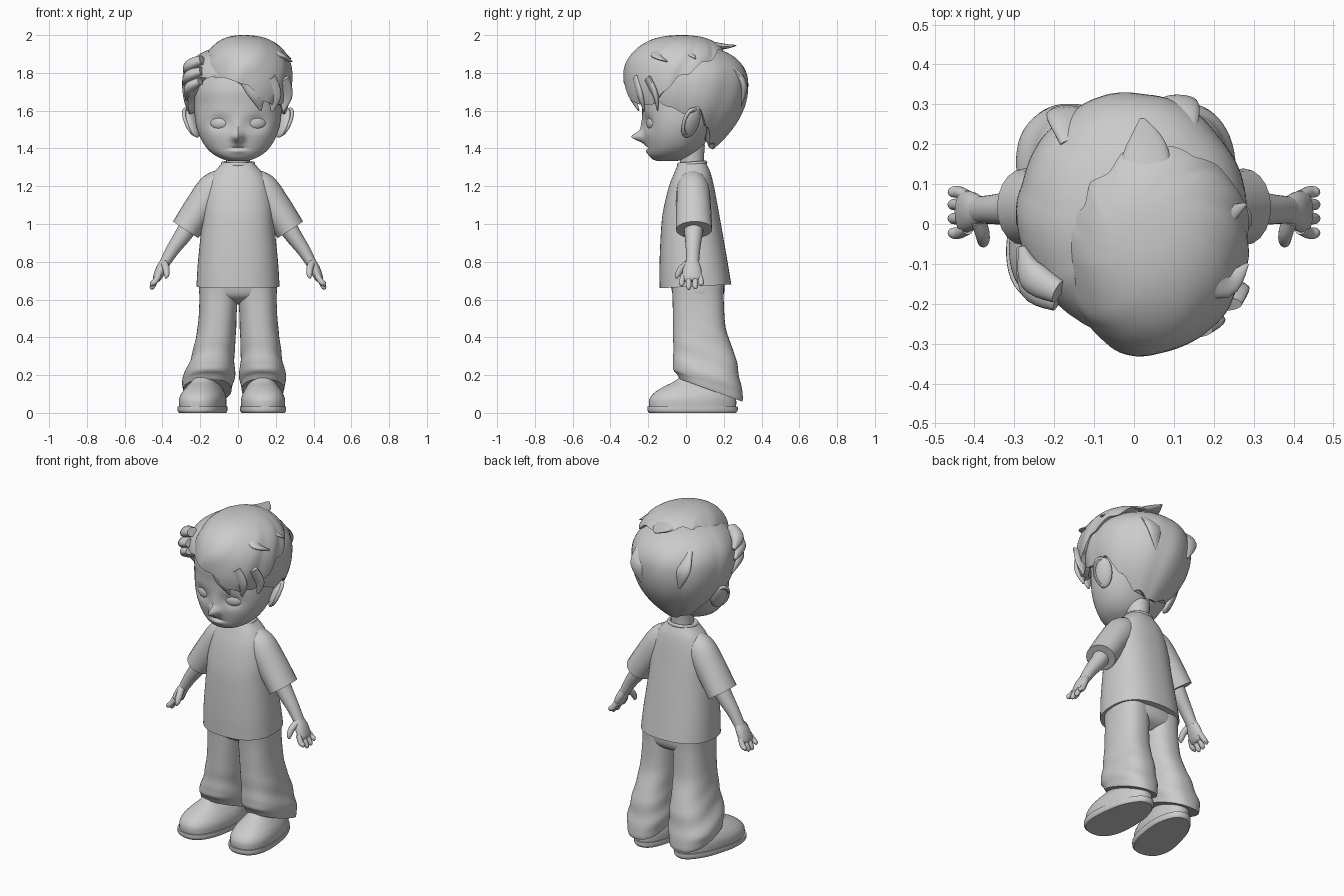
import bpy, bmesh, math
from math import sin, cos, pi, exp, radians
from mathutils import Vector

if "Cube" in bpy.data.objects:
    bpy.data.objects.remove(bpy.data.objects["Cube"])

grey = bpy.data.materials.new("plain_grey")
grey.diffuse_color = (0.6, 0.6, 0.6, 1)
grey.use_nodes = True
grey.node_tree.nodes["Principled BSDF"].inputs["Base Color"].default_value = grey.diffuse_color


def build(name, rings, closed=True):
    """Skin a list of equal vertex rings and cap both ends."""
    bm = bmesh.new()
    rows = [[bm.verts.new(p) for p in r] for r in rings]
    n = len(rows[0])
    for a, b in zip(rows, rows[1:]):
        for i in range(n):
            j = (i + 1) % n
            bm.faces.new((a[i], a[j], b[j], b[i]))
    if closed:
        bm.faces.new(rows[0])
        bm.faces.new(rows[-1])
    bmesh.ops.recalc_face_normals(bm, faces=bm.faces)
    me = bpy.data.meshes.new(name)
    bm.to_mesh(me)
    bm.free()
    me.materials.append(grey)
    ob = bpy.data.objects.new(name, me)
    bpy.context.collection.objects.link(ob)
    return ob


def smooth_rows(rows, n):
    """Catmull-Rom interpolation through rows of numbers."""
    out = []
    for i in range(len(rows) - 1):
        p0, p1, p2 = rows[max(i - 1, 0)], rows[i], rows[i + 1]
        p3 = rows[min(i + 2, len(rows) - 1)]
        for k in range(n):
            t = k / n
            out.append([0.5 * (2 * b + (c - a) * t + (2 * a - 5 * b + 4 * c - d) * t * t
                               + (3 * b - a - 3 * c + d) * t ** 3)
                        for a, b, c, d in zip(p0, p1, p2, p3)])
    out.append(list(rows[-1]))
    return out


def spow(v, e):
    return math.copysign(abs(v) ** e, v)


def loft(name, rows, p=2.2, seg=48, n=5, warp=None):
    """Rows: z, x min, x max, y min, y max, tilt (rear drop)."""
    rings = []
    for z, x0, x1, y0, y1, tilt in smooth_rows(rows, n):
        ring = []
        for i in range(seg):
            a = 2 * pi * i / seg
            u, v = spow(sin(a), 2 / p), spow(-cos(a), 2 / p)
            q = Vector(((x0 + x1) / 2 + u * (x1 - x0) / 2,
                        (y0 + y1) / 2 + v * (y1 - y0) / 2, z - tilt * v))
            ring.append(warp(q) if warp else q)
        rings.append(ring)
    return build(name, rings)


def tube(name, rows, up=(0, 1, 0), seg=20, n=5):
    """Rows: x, y, z, radius along up, radius across."""
    rows = smooth_rows(rows, n)
    rings = []
    for i, r in enumerate(rows):
        c = Vector(r[:3])
        t = (Vector(rows[min(i + 1, len(rows) - 1)][:3]) - Vector(rows[max(i - 1, 0)][:3])).normalized()
        s = t.cross(Vector(up)).normalized()
        w = s.cross(t)
        rings.append([c + w * r[3] * cos(2 * pi * k / seg) + s * r[4] * sin(2 * pi * k / seg)
                      for k in range(seg)])
    return build(name, rings)


def ellipsoid(name, loc, size, rot=(0, 0, 0)):
    bpy.ops.mesh.primitive_uv_sphere_add(segments=28, ring_count=16, radius=1, location=loc, rotation=rot)
    ob = bpy.context.object
    ob.name, ob.scale = name, size
    ob.data.materials.append(grey)
    return ob


def sym(z, x, y0, y1, tilt=0):
    return (z, -x, x, y0, y1, tilt)


def lookup(table, a):
    for (a0, v0), (a1, v1) in zip(table, table[1:]):
        if a0 <= a <= a1:
            t = (a - a0) / (a1 - a0)
            return v0 + (v1 - v0) * t * t * (3 - 2 * t)


def hair_dome(name, c, rl, rr, rf, rb, zmid, ztop, hem, p, ridge, swirl, drop):
    """Dome of hair whose lower edge follows a hem table of (azimuth, z)."""
    seg, m, h = 144, 26, ztop - zmid
    rings = [[] for _ in range(m + 2)]
    for i in range(seg):
        a = 2 * pi * i / seg
        sx, sy = (rr if sin(a) > 0 else rl), (rf if cos(a) > 0 else rb)
        R = 1 / math.hypot(sin(a) / sx, cos(a) / sy)
        zh = lookup(hem, math.degrees(a)) + 0.012 * abs(sin(5.5 * a))
        if zh >= zmid:
            end = math.acos(((zh - zmid) / h) ** (p / 2))
        else:
            end = pi / 2 + (zmid - zh) / 0.3
        for k in range(m + 1):
            t = max(k / m, 0.01)
            f = t * end
            if f <= pi / 2:
                r, z = sin(f) ** (2 / p), zmid + h * max(cos(f), 0) ** (2 / p)
            else:
                z = zmid - (f - pi / 2) * 0.3
                r = 1 - drop * ((zmid - z) / 0.36) ** 2.1
            w = a + swirl * t
            r *= R * (1 + ridge * t * (sin(9 * w) + 0.6 * abs(sin(8.5 * w)) - 0.3))
            rings[k].append((c[0] + r * sin(a), c[1] - r * cos(a), z))
        rings[m + 1].append((c[0] + r * 0.84 * sin(a), c[1] - r * 0.84 * cos(a), z + 0.012))
    return build(name, rings)


# Head with nose, sockets and mouth
def face(q):
    if q.y < -0.08:
        g = lambda x, z, sx, sz: exp(-((q.x - x) / sx) ** 2 - ((q.z - z) / sz) ** 2)
        q.y -= 0.062 * g(0, 1.46, 0.026, 0.026) + 0.014 * g(0, 1.5, 0.02, 0.05)
        q.y += 0.022 * (g(-0.1, 1.535, 0.055, 0.04) + g(0.1, 1.535, 0.055, 0.04))
        q.y += 0.012 * g(0, 1.402, 0.04, 0.007) - 0.008 * g(0, 1.385, 0.035, 0.012)
    return q


loft("head", [sym(1.333, .045, -.15, -.05), sym(1.345, .085, -.18, -.01), sym(1.37, .132, -.2, .04),
              sym(1.41, .172, -.21, .085), sym(1.47, .205, -.222, .13), sym(1.54, .225, -.23, .17),
              sym(1.63, .232, -.232, .21), sym(1.72, .235, -.235, .23), sym(1.82, .2, -.2, .22),
              sym(1.89, .1, -.1, .13)], 2.15, 96, 8, face)
loft("neck", [sym(1.24, .075, -.04, .11), sym(1.32, .062, -.03, .095), sym(1.42, .07, -.05, .1)], 2)

# Eyes, ears
for s, side in ((-1, "left"), (1, "right")):
    ellipsoid("eye_" + side, (s * .1, -.184, 1.535), (.05, .021, .034), (0, 0, s * .35))
    ellipsoid("ear_" + side, (s * .24, .025, 1.535), (.024, .05, .085), (-.15, s * .42, s * .5))
    bpy.ops.mesh.primitive_torus_add(major_radius=1, minor_radius=.2, major_segments=28, minor_segments=8,
                                     location=(s * .251, .022, 1.54), rotation=(-.15, s * (pi / 2 + .42), s * .5))
    rim = bpy.context.object
    rim.name, rim.scale = "ear_rim_" + side, (.07, .042, .05)
    rim.data.materials.append(grey)

# Hair cap and the swept top layer
hair_dome("hair_cap", (-.005, .02), .288, .288, .3, .31, 1.74, 1.945,
          [(0, 1.78), (40, 1.67), (65, 1.62), (85, 1.57), (98, 1.62), (115, 1.5), (135, 1.42), (180, 1.385),
           (225, 1.42), (245, 1.5), (262, 1.62), (275, 1.57), (297, 1.67), (320, 1.77), (360, 1.78)],
          2.25, .012, .5, .66)
hair_dome("hair_sweep", (.03, -.02), .225, .26, .31, .28, 1.76, 2.0,
          [(0, 1.74), (22, 1.64), (50, 1.62), (70, 1.7), (90, 1.78), (120, 1.85), (150, 1.91), (180, 1.93),
           (215, 1.94), (245, 1.93), (270, 1.89), (300, 1.81), (330, 1.77), (360, 1.74)],
          2.35, .014, 1.1, .75)

# Loose locks: fringe tips, temple curls, crown flicks
locks = [
    [(.06, -.29, 1.76, .02, .05), (.1, -.285, 1.68, .018, .04), (.12, -.25, 1.6, .004, .006)],
    [(.15, -.265, 1.76, .02, .055), (.19, -.24, 1.68, .018, .04), (.18, -.22, 1.595, .004, .006)],
    [(.22, -.2, 1.76, .02, .055), (.25, -.16, 1.68, .016, .04), (.24, -.15, 1.6, .004, .006)],
    [(-.19, -.17, 1.87, .03, .025), (-.255, -.13, 1.84, .04, .03), (-.28, -.06, 1.8, .01, .01)],
    [(-.19, -.19, 1.81, .03, .022), (-.255, -.15, 1.785, .04, .03), (-.285, -.06, 1.74, .01, .01)],
    [(-.2, -.18, 1.755, .025, .02), (-.255, -.14, 1.725, .035, .028), (-.27, -.05, 1.66, .01, .01)]]
for i, rows in enumerate(locks):
    tube(f"hair_lock_{i + 1}", rows)
flicks = [
    [(.14, -.02, 1.95, .02, .05), (.21, .01, 1.915, .015, .035), (.28, .05, 1.875, .003, .004)],
    [(.16, -.12, 1.93, .02, .05), (.23, -.15, 1.89, .015, .035), (.285, -.1, 1.86, .003, .004)],
    [(.03, .12, 1.95, .02, .07), (.03, .2, 1.94, .015, .05), (.02, .265, 1.945, .003, .006)],
    [(-.14, .2, 1.84, .02, .05), (-.17, .275, 1.77, .02, .05), (-.15, .28, 1.66, .004, .006)],
    [(.1, .24, 1.82, .02, .06), (.11, .305, 1.74, .02, .05), (.08, .29, 1.62, .004, .006)]]
for i, rows in enumerate(flicks):
    tube(f"hair_flick_{i + 1}", rows, (0, 0, 1) if i < 3 else (0, 1, 0))

# Shirt body and collar
loft("shirt", [sym(.67, .22, -.14, .24, .01 - .02), sym(.8, .212, -.14, .22), sym(1, .192, -.13, .185),
               sym(1.1, .185, -.115, .167), sym(1.2, .165, -.09, .148), sym(1.265, .135, -.065, .132),
               sym(1.305, .1, -.048, .115), sym(1.325, .082, -.04, .105)], 2.4, 64)
bpy.ops.mesh.primitive_torus_add(major_radius=.08, minor_radius=.01, location=(0, .032, 1.32), rotation=(.08, 0, 0))
collar = bpy.context.object
collar.name, collar.scale = "shirt_collar", (1, .9, 1)
collar.data.materials.append(grey)

# Arms: sleeve, forearm, palm and fingers
for s, side in ((-1, "left"), (1, "right")):
    def arm(part, rows):
        tube(part + "_" + side, [(s * r[0],) + tuple(r[1:]) for r in rows])
    arm("sleeve", [(.05, .035, 1.24, .06, .06), (.12, .037, 1.19, .085, .088),
                   (.19, .04, 1.1, .092, .086), (.277, .043, .97, .096, .08)])
    arm("forearm", [(.24, .04, 1.03, .052, .052), (.285, .04, .95, .048, .046),
                    (.345, .037, .865, .038, .036), (.39, .035, .79, .034, .028)])
    arm("palm", [(.38, .035, .81, .03, .024), (.405, .033, .765, .048, .028),
                 (.428, .03, .715, .052, .023), (.436, .03, .698, .04, .012)])
    for i, (y, tip) in enumerate(((-.012, .67), (.017, .652), (.045, .655), (.07, .672))):
        fy = y + (y - .03) * .25
        arm(f"finger_{i + 1}", [(.418, y, .73, .015, .016), (.44, fy, .695, .015, .015),
                                (.455, fy, tip + .012, .013, .013), (.457, fy, tip, .004, .004)])
    arm("thumb", [(.39, .01, .79, .02, .02), (.38, -.025, .762, .018, .018),
                  (.378, -.045, .73, .014, .014), (.382, -.05, .712, .005, .005)])

# Trousers
loft("trouser_hips", [sym(.575, .08, .02, .14), sym(.61, .19, -.055, .19), sym(.67, .207, -.08, .205),
                      sym(.78, .2, -.09, .19)], 2.4)
leg = [(.69, 0, .205, -.078, .2, 0), (.6, .002, .205, -.07, .2, 0), (.45, .01, .213, -.07, .21, 0),
       (.33, .014, .228, -.066, .255, .01), (.25, .01, .243, -.068, .275, .02),
       (.19, .008, .252, -.07, .29, .04), (.145, .015, .25, -.05, .305, .06), (.12, .02, .242, -.035, .3, .06)]
for s, side in ((-1, "left"), (1, "right")):
    def folds(q, s=s):
        low = min(max((.5 - q.z) / .35, 0), 1)
        f = 1 + .03 * low * sin(q.z * 55 + q.y * 22) + .012 * sin(q.z * 22 - q.y * 14)
        q.x = .11 + (q.x - .11) * f
        q.y = .09 + (q.y - .09) * (1 + (f - 1) * .5)
        if s < 0:
            q.x += low ** 2 * (.012 + .14 * q.x)
        q.x *= s
        return q
    loft("trouser_leg_" + side, leg, 2.4, 56, 7, folds)

# Shoes: sole and rounded upper, toes turned out
for s, side, cx, ang in ((-1, "left", -.18, 12), (1, "right", .13, 3)):
    def last(q, s=s, cx=cx, ang=radians(ang)):
        y = q.y - .04
        x = q.x * (1 - .55 * y)
        if y > .1:
            x *= 1 - .6 * (y - .1)
        return Vector((cx + x * cos(ang) - s * y * sin(ang), .04 + y * cos(ang) + s * x * sin(ang), q.z))
    loft("shoe_sole_" + side, [sym(0, .112, -.195, .265), sym(.012, .119, -.204, .274),
                               sym(.034, .119, -.204, .274)], 2.4, 56, 3, last)
    loft("shoe_upper_" + side, [sym(.025, .113, -.196, .266), sym(.07, .114, -.195, .266),
                                sym(.105, .104, -.17, .26), sym(.138, .085, -.12, .25),
                                sym(.165, .068, -.065, .23), sym(.2, .06, -.02, .2)], 2.3, 56, 5, last)

# Smooth shading with crisp hems
bpy.ops.object.select_all(action='SELECT')
bpy.context.view_layer.objects.active = collar
bpy.ops.object.shade_smooth_by_angle(angle=radians(45))
